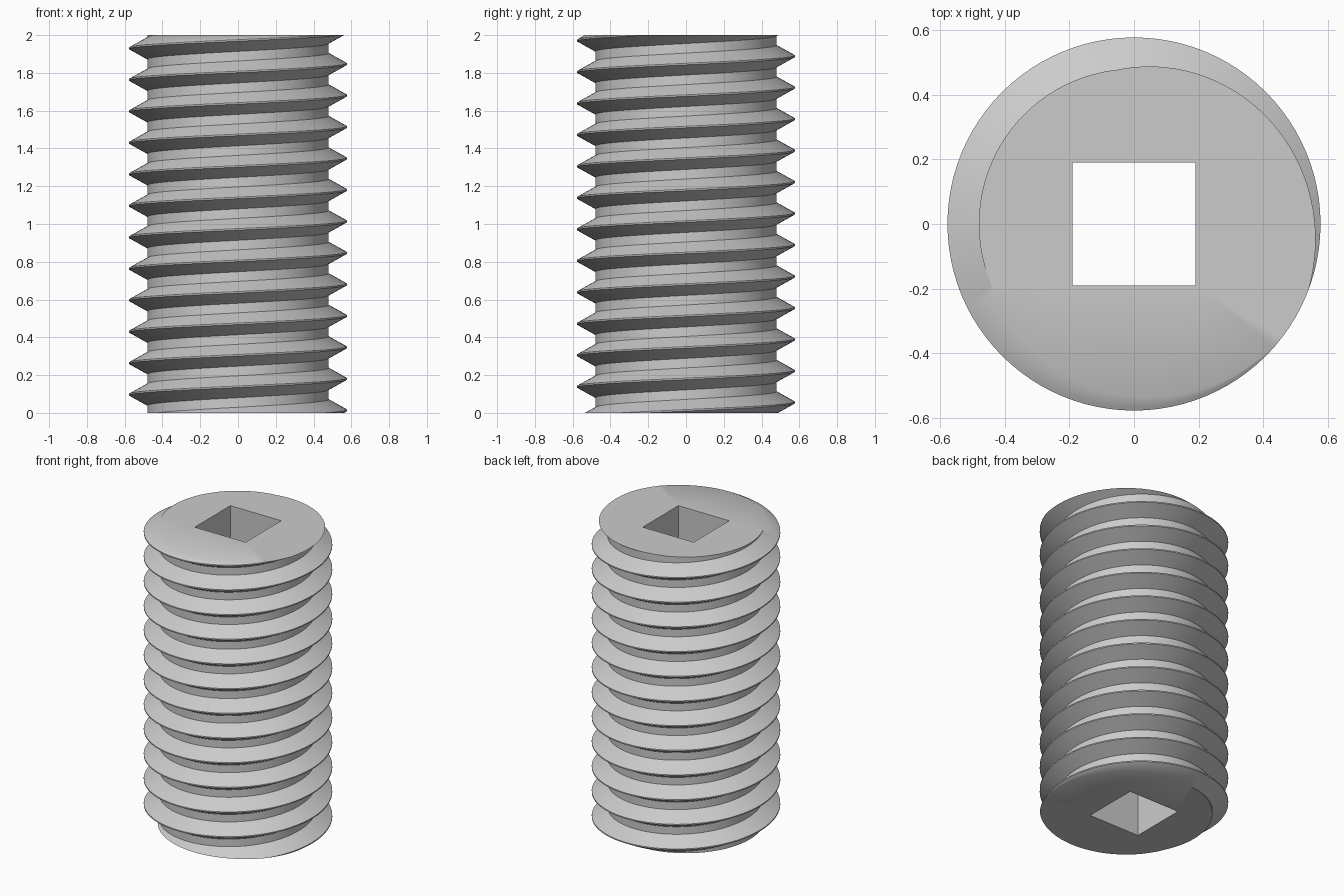
import bpy, bmesh, math
from mathutils import Vector

cube = bpy.data.objects.get("Cube")
if cube:
    bpy.data.objects.remove(cube, do_unlink=True)

HEIGHT = 2.0
PITCH = HEIGHT / 12
STEPS = 96            # segments per turn
PHASE = 0.0135        # height of the crest at +x
SOCKET = 0.19         # half width of the square hole
ROOT, SHOULDER, CREST = 0.48, 0.568, 0.577

# Thread profile for one pitch: (height from crest, radius)
profile = [(-0.058, ROOT), (-0.009, SHOULDER), (-0.004, CREST),
           (0.004, CREST), (0.009, SHOULDER), (0.058, ROOT)]

steel = bpy.data.materials.new("plain_steel_grey")
steel.use_nodes = True
colour = (0.6, 0.6, 0.6, 1)
steel.diffuse_color = colour
steel.node_tree.nodes["Principled BSDF"].inputs["Base Color"].default_value = colour

bm = bmesh.new()

# Sweep the profile along a helix that overshoots both ends
rows = []
for s in range(-2 * STEPS, 15 * STEPS):
    a = math.tau * s / STEPS
    rise = PHASE + PITCH * s / STEPS
    rows.append([bm.verts.new((r * math.cos(a), r * math.sin(a), rise + dz))
                 for dz, r in profile])

# Skin each pitch and join its top edge to the next turn
for s in range(len(rows) - STEPS - 1):
    here = rows[s] + [rows[s + STEPS][0]]
    ahead = rows[s + 1] + [rows[s + 1 + STEPS][0]]
    for p in range(len(profile)):
        bm.faces.new((here[p], ahead[p], ahead[p + 1], here[p + 1]))

# Cut both ends flat
for z, direction in ((0, -1), (HEIGHT, 1)):
    bmesh.ops.bisect_plane(bm, geom=bm.verts[:] + bm.edges[:] + bm.faces[:], dist=1e-6,
                           plane_co=(0, 0, z), plane_no=(0, 0, direction), clear_outer=True)
bmesh.ops.delete(bm, geom=[v for v in bm.verts if not v.link_faces], context='VERTS')
bmesh.ops.remove_doubles(bm, verts=bm.verts[:], dist=1e-5)

# Flat end caps with a square opening
rings = []
for z, direction in ((0, -1), (HEIGHT, 1)):
    rim = [e for e in bm.edges if e.is_boundary
           and all(abs(v.co.z - z) < 1e-4 for v in e.verts)]
    ring = [bm.verts.new((x * SOCKET, y * SOCKET, z))
            for x, y in ((-1, -1), (1, -1), (1, 1), (-1, 1))]
    square = [bm.edges.new((ring[i], ring[(i + 1) % 4])) for i in range(4)]
    bmesh.ops.triangle_fill(bm, edges=rim + square, use_beauty=True,
                            use_dissolve=False, normal=Vector((0, 0, direction)))
    rings.append(ring)

# Walls of the through socket
low, high = rings
for i in range(4):
    j = (i + 1) % 4
    bm.faces.new((low[j], low[i], high[i], high[j]))

bmesh.ops.recalc_face_normals(bm, faces=bm.faces[:])
mesh = bpy.data.meshes.new("threaded_screw")
bm.to_mesh(mesh)
bm.free()
mesh.materials.append(steel)

screw = bpy.data.objects.new("threaded_screw", mesh)
bpy.context.collection.objects.link(screw)
bpy.ops.object.select_all(action='DESELECT')
screw.select_set(True)
bpy.context.view_layer.objects.active = screw
bpy.ops.object.shade_smooth_by_angle(angle=math.radians(35))
